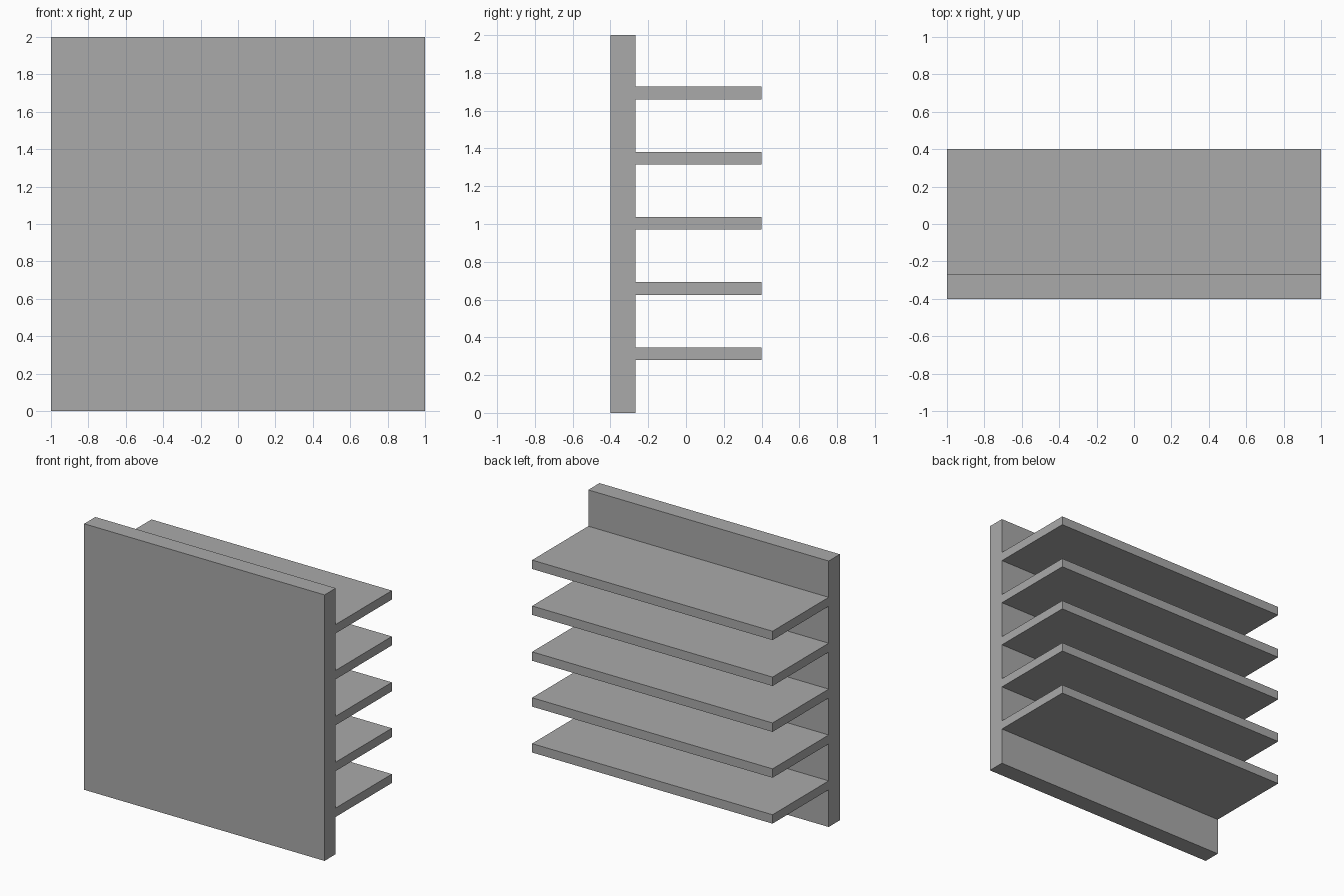
import bpy
import bmesh
from mathutils import Matrix, Vector

# Remove the default cube
default = bpy.data.objects.get("Cube")
if default:
    bpy.data.objects.remove(default, do_unlink=True)

# Single plain metal colour
grey = bpy.data.materials.new("plain_grey")
grey.use_nodes = True
colour = (0.4, 0.4, 0.4, 1)
grey.diffuse_color = colour
grey.node_tree.nodes["Principled BSDF"].inputs["Base Color"].default_value = colour


def box(name, low, high):
    """Flat-faced box between two opposite corners."""
    low, high = Vector(low), Vector(high)
    bm = bmesh.new()
    bmesh.ops.create_cube(
        bm, size=1,
        matrix=Matrix.Translation((low + high) / 2) @ Matrix.Diagonal((*(high - low), 1)))
    mesh = bpy.data.meshes.new(name)
    bm.to_mesh(mesh)
    bm.free()
    mesh.materials.append(grey)
    obj = bpy.data.objects.new(name, mesh)
    bpy.context.collection.objects.link(obj)
    return obj


HALF_WIDTH = 1.0
FRONT, PLATE_BACK, FIN_END = -0.4, -0.267, 0.4
FIN_THICKNESS = 0.067
FIRST_FIN, FIN_STEP = 0.28, 0.345

# Upright plate at the front
box("base_plate", (-HALF_WIDTH, FRONT, 0), (HALF_WIDTH, PLATE_BACK, 2))

# Evenly spaced horizontal fins behind the plate
for i in range(5):
    z = FIRST_FIN + i * FIN_STEP
    box(f"fin_{i + 1}", (-HALF_WIDTH, PLATE_BACK, z),
        (HALF_WIDTH, FIN_END, z + FIN_THICKNESS))
